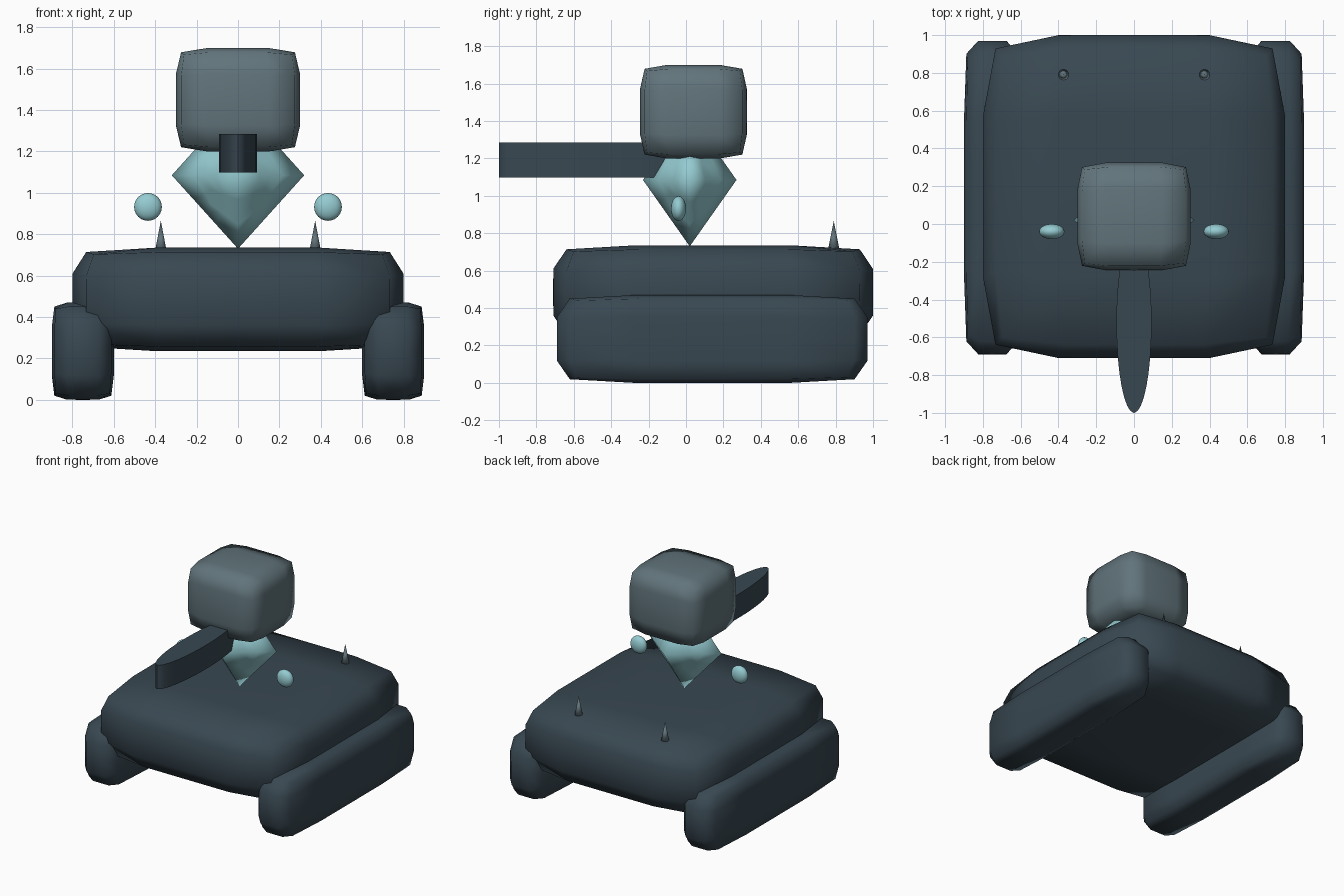
import bpy
import bmesh
import math

cube = bpy.data.objects.get("Cube")
if cube:
    bpy.data.objects.remove(cube, do_unlink=True)


def material(name, rgb):
    m = bpy.data.materials.new(name)
    m.use_nodes = True
    m.diffuse_color = (*rgb, 1)
    m.node_tree.nodes["Principled BSDF"].inputs["Base Color"].default_value = (*rgb, 1)
    return m


slate = material("dark slate", (0.040, 0.064, 0.083))
grey = material("grey", (0.120, 0.175, 0.198))
teal = material("pale teal", (0.30, 0.60, 0.64))


def finish(name, bm, mat, loc, smooth=True):
    """Turn a bmesh into a named, coloured object."""
    bmesh.ops.recalc_face_normals(bm, faces=bm.faces)
    for f in bm.faces:
        f.smooth = smooth
    mesh = bpy.data.meshes.new(name)
    bm.to_mesh(mesh)
    bm.free()
    mesh.materials.append(mat)
    obj = bpy.data.objects.new(name, mesh)
    obj.location = loc
    bpy.context.collection.objects.link(obj)
    return obj


def rounded(name, mat, loc, half, power, cuts=3):
    """Gridded cube pushed onto a superellipsoid: high power is boxy, 1 is a diamond."""
    bm = bmesh.new()
    bmesh.ops.create_cube(bm, size=2)
    bmesh.ops.subdivide_edges(bm, edges=bm.edges[:], cuts=cuts, use_grid_fill=True)
    for v in bm.verts:
        length = sum(abs(c) ** power for c in v.co) ** (1 / power)
        v.co = [c / length * h for c, h in zip(v.co, half)]
    return finish(name, bm, mat, loc)


# Body, head and diamond neck
rounded("hull", slate, (0, 0.145, 0.485), (0.80, 0.855, 0.25), 8)
rounded("head", grey, (0, 0.04, 1.45), (0.30, 0.285, 0.25), 8)
rounded("neck", teal, (0, 0.02, 1.085), (0.32, 0.25, 0.355), 1)

# Gun: upright slab with a long elliptical outline
bm = bmesh.new()
bmesh.ops.create_cone(bm, cap_ends=True, segments=32, radius1=1, radius2=1, depth=2)
bmesh.ops.scale(bm, vec=(0.093, 0.48, 0.093), verts=bm.verts)
gun = finish("gun", bm, slate, (0, -0.52, 1.192))
bpy.context.view_layer.objects.active = gun
gun.select_set(True)
bpy.ops.object.shade_smooth_by_angle(angle=math.radians(40))
gun.select_set(False)

# Paired parts
for side, s in (("left", 1), ("right", -1)):
    rounded(side + "_track", slate, (s * 0.75, 0.14, 0.235), (0.15, 0.83, 0.235), 8)
    rounded(side + "_orb", teal, (s * 0.435, -0.04, 0.932), (0.067, 0.04, 0.067), 2, 7)
    bm = bmesh.new()
    bmesh.ops.create_cone(bm, cap_ends=True, segments=10, radius1=0.033,
                          radius2=0, depth=0.165)
    finish(side + "_spike", bm, grey, (s * 0.373, 0.79, 0.783))
